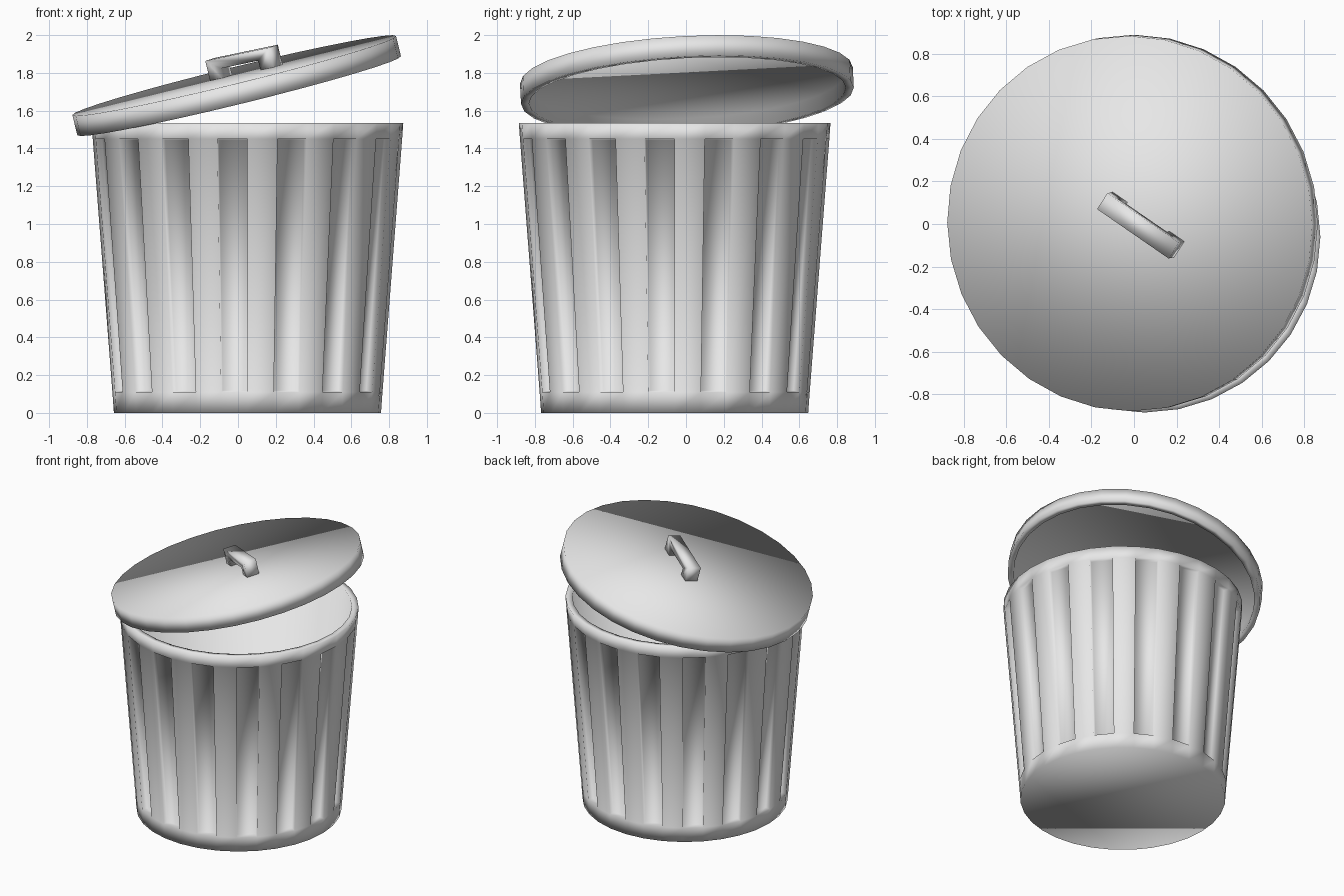
import bpy, bmesh, math
from mathutils import Vector, Matrix

if "Cube" in bpy.data.objects:
    bpy.data.objects.remove(bpy.data.objects["Cube"])

SIDES = 32
metal = bpy.data.materials.new("grey_metal")
metal.diffuse_color = (0.8, 0.8, 0.8, 1)
metal.use_nodes = True
metal.node_tree.nodes["Principled BSDF"].inputs["Base Color"].default_value = metal.diffuse_color


def finish(bm, name, matrix):
    bmesh.ops.recalc_face_normals(bm, faces=bm.faces[:])
    for f in bm.faces:
        f.smooth = True
    me = bpy.data.meshes.new(name)
    bm.to_mesh(me)
    bm.free()
    me.materials.append(metal)
    ob = bpy.data.objects.new(name, me)
    ob.matrix_world = matrix
    bpy.context.collection.objects.link(ob)
    return ob


def lathe(profile):
    """Spin a (radius, z) profile into rings and cap both ends.
    Returns the mesh and the face bands between rings."""
    bm = bmesh.new()
    rings = []
    for r, z in profile:
        rings.append([bm.verts.new((r * math.cos(a), r * math.sin(a), z))
                      for a in (2 * math.pi * i / SIDES for i in range(SIDES))])
    bands = []
    for lo, hi in zip(rings, rings[1:]):
        bands.append([bm.faces.new((lo[i], lo[(i + 1) % SIDES],
                                    hi[(i + 1) % SIDES], hi[i]))
                      for i in range(SIDES)])
    bm.faces.new(rings[0][::-1])
    bm.faces.new(rings[-1])
    return bm, bands


# Can: tapered shell with every second side panel pressed inwards
bm, bands = lathe([(0.707, 0), (0.715, 0.11), (0.819, 1.45), (0.825, 1.535),
                   (0.778, 1.535), (0.66, 0.05)])
bmesh.ops.recalc_face_normals(bm, faces=bm.faces[:])
bmesh.ops.inset_individual(bm, faces=bands[1][1::2], thickness=0.008, depth=-0.033)
finish(bm, "can_body", Matrix.Translation((0.05, -0.06, 0)))

# Lid: shallow tray turned upside down, resting tilted on the can
tilt = Vector((0, 0, 1)).rotation_difference(Vector((-0.237, -0.05, 0.97)))
lid_frame = Matrix.Translation((-0.02, 0.002, 1.786)) @ tilt.to_matrix().to_4x4()
bm, _ = lathe([(0.882, 0), (0.882, -0.11), (0.84, -0.11), (0.84, -0.03)])
finish(bm, "lid", lid_frame)

# Handle: U-shaped bar on top of the lid
half, post, low, high, width = 0.207, 0.085, 0.052, 0.108, 0.09
outline = [(-half, -0.01), (-half, high), (half, high), (half, -0.01),
           (half - post, -0.01), (half - post, low),
           (post - half, low), (post - half, -0.01)]
bm = bmesh.new()
face = bm.faces.new([bm.verts.new((x, -width / 2, z)) for x, z in outline])
ext = bmesh.ops.extrude_face_region(bm, geom=[face])
bmesh.ops.translate(bm, vec=(0, width, 0),
                    verts=[v for v in ext["geom"] if isinstance(v, bmesh.types.BMVert)])
finish(bm, "lid_handle", lid_frame @ Matrix.Translation((0.066, -0.005, 0))
       @ Matrix.Rotation(math.radians(-33.75), 4, 'Z'))
